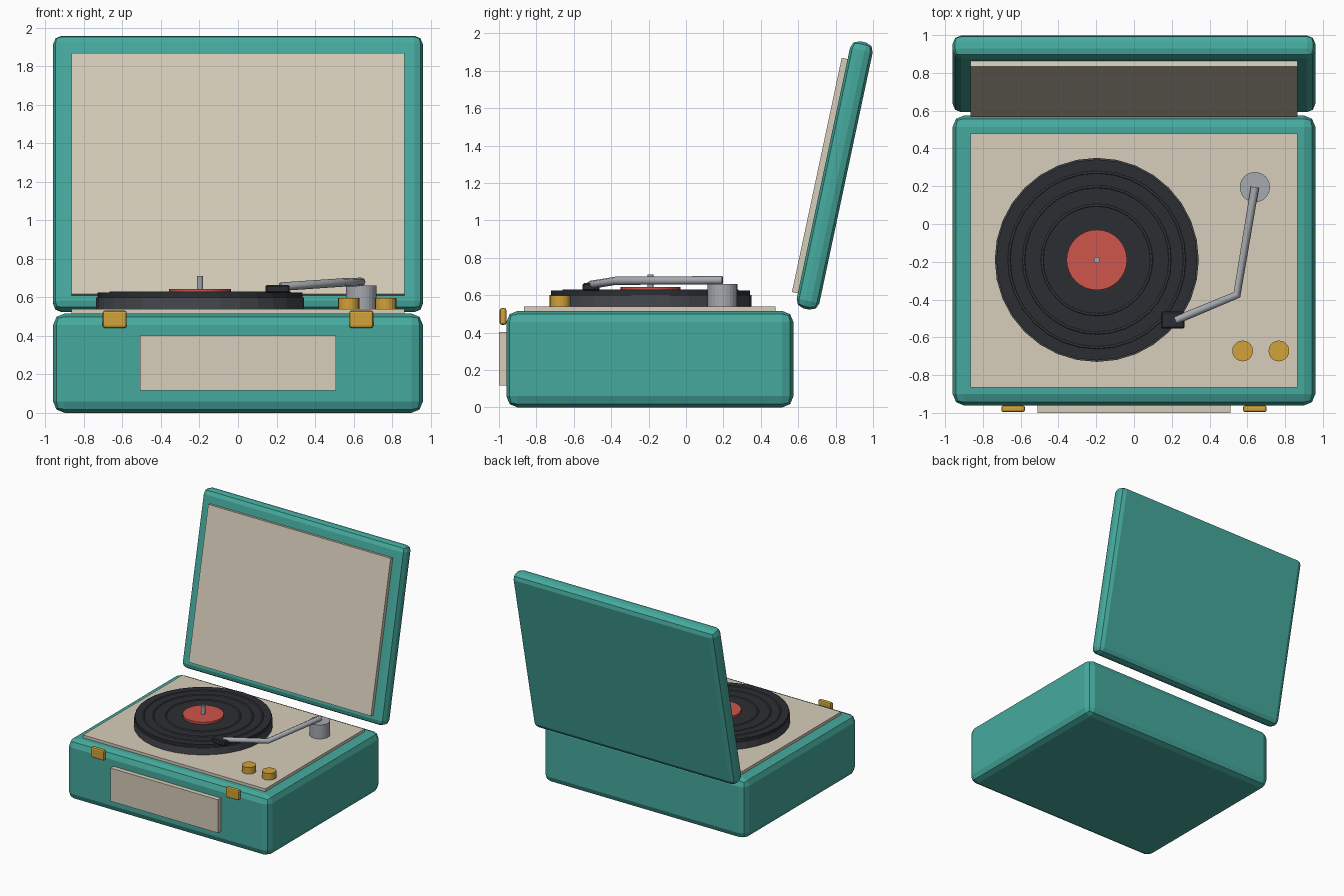
import bpy
from math import radians, sin, cos

if "Cube" in bpy.data.objects:
    bpy.data.objects.remove(bpy.data.objects["Cube"])


def material(name, rgb):
    m = bpy.data.materials.new(name)
    m.diffuse_color = (*rgb, 1)
    m.use_nodes = True
    m.node_tree.nodes["Principled BSDF"].inputs["Base Color"].default_value = m.diffuse_color
    return m


TEAL = material("teal", (0.06, 0.40, 0.34))
CREAM = material("cream", (0.68, 0.61, 0.49))
BLACK = material("black", (0.025, 0.027, 0.032))
DARK = material("dark_grey", (0.06, 0.065, 0.075))
RED = material("red", (0.62, 0.09, 0.07))
GOLD = material("gold", (0.64, 0.36, 0.04))
METAL = material("metal", (0.38, 0.40, 0.43))


def finish(name, mat, bevel=0.0, segments=2):
    o = bpy.context.object
    o.name = name
    o.data.materials.append(mat)
    if bevel:
        b = o.modifiers.new("bevel", "BEVEL")
        b.width, b.segments = bevel, segments
    return o


def box(name, centre, size, mat, bevel=0.0, segments=2, tilt=0.0):
    bpy.ops.mesh.primitive_cube_add(size=1, location=centre)
    bpy.context.object.scale = size
    bpy.ops.object.transform_apply(location=False, rotation=False, scale=True)
    o = finish(name, mat, bevel, segments)
    o.rotation_euler.x = tilt
    return o


def disc(name, x, y, z0, z1, radius, mat, sides=32):
    bpy.ops.mesh.primitive_cylinder_add(vertices=sides, radius=radius, depth=z1 - z0,
                                        location=(x, y, (z0 + z1) / 2))
    return finish(name, mat)


# Case and deck plate
box("case", (0, -0.193, 0.258), (1.92, 1.535, 0.516), TEAL, 0.06)
box("deck_plate", (0, -0.193, 0.515), (1.73, 1.345, 0.05), CREAM)

# Open lid with lining, leaning back
TILT = radians(12)
LID_Y, LID_Z = 0.795, 1.24


def lid_point(out, up):
    return (0, LID_Y - out * cos(TILT) + up * sin(TILT),
            LID_Z + out * sin(TILT) + up * cos(TILT))


box("lid", lid_point(0, 0), (1.92, 0.124, 1.46), TEAL, 0.045, 2, -TILT)
box("lid_lining", lid_point(0.074, -0.017), (1.73, 0.04, 1.28), CREAM, tilt=-TILT)

# Front grille and latches
box("front_panel", (0, -0.975, 0.26), (1.02, 0.05, 0.285), CREAM)
for side in (-1, 1):
    box("latch", (side * 0.64, -0.978, 0.486), (0.125, 0.036, 0.09), GOLD, 0.012)

# Platter, record, grooves, label and spindle
CX, CY = -0.197, -0.19
disc("platter", CX, CY, 0.535, 0.60, 0.54, DARK)
disc("record", CX, CY, 0.60, 0.625, 0.532, BLACK)
for r in (0.29, 0.388, 0.465):
    bpy.ops.mesh.primitive_torus_add(location=(CX, CY, 0.625), major_radius=r, minor_radius=0.007,
                                     major_segments=32, minor_segments=6)
    finish("groove", DARK)
disc("label", CX, CY, 0.62, 0.643, 0.16, RED)
disc("spindle", CX, CY, 0.62, 0.71, 0.016, METAL, 12)

# Tonearm: pivot, bent tube and head
disc("arm_pivot", 0.64, 0.195, 0.535, 0.66, 0.08, METAL, 24)
curve = bpy.data.curves.new("tonearm", "CURVE")
curve.dimensions = "3D"
curve.bevel_depth, curve.bevel_resolution, curve.use_fill_caps = 0.022, 2, True
path = [(0.64, 0.195, 0.68), (0.545, -0.375, 0.677), (0.22, -0.51, 0.655)]
spline = curve.splines.new("POLY")
spline.points.add(len(path) - 1)
for p, co in zip(spline.points, path):
    p.co = (*co, 1)
arm = bpy.data.objects.new("tonearm", curve)
bpy.context.collection.objects.link(arm)
curve.materials.append(METAL)
box("arm_head", (0.205, -0.508, 0.643), (0.125, 0.092, 0.042), BLACK, 0.008, 1)

# Knobs
for x in (0.575, 0.767):
    disc("knob", x, -0.672, 0.535, 0.597, 0.055, GOLD, 20)
